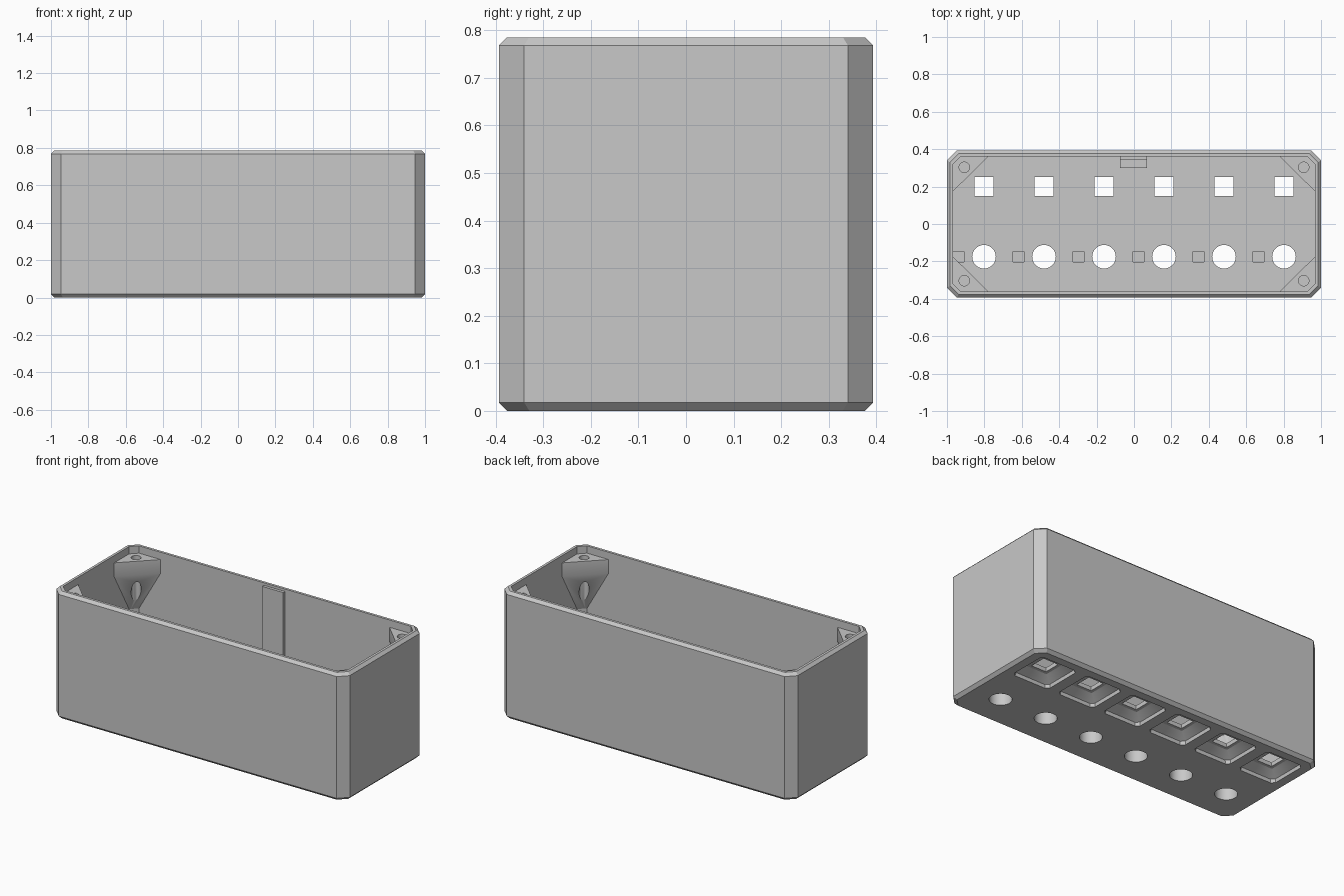
import bpy, bmesh, math
from mathutils import Matrix

if "Cube" in bpy.data.objects:
    bpy.data.objects.remove(bpy.data.objects["Cube"])

grey = bpy.data.materials.new("plain grey")
grey.diffuse_color = (0.58, 0.58, 0.58, 1)
grey.use_nodes = True
grey.node_tree.nodes["Principled BSDF"].inputs["Base Color"].default_value = grey.diffuse_color


def make(name, bm):
    bmesh.ops.recalc_face_normals(bm, faces=bm.faces[:])
    me = bpy.data.meshes.new(name)
    bm.to_mesh(me)
    bm.free()
    ob = bpy.data.objects.new(name, me)
    bpy.context.collection.objects.link(ob)
    me.materials.append(grey)
    return ob


def loft(bm, sections, cx=0, cy=0):
    """Closed solid through chamfered rectangles (half x, half y, chamfer, z)."""
    rings = []
    for hx, hy, c, z in sections:
        pts = [(hx, hy - c), (hx - c, hy), (c - hx, hy), (-hx, hy - c),
               (-hx, c - hy), (c - hx, -hy), (hx - c, -hy), (hx, c - hy)]
        rings.append([bm.verts.new((cx + x, cy + y, z)) for x, y in pts])
    for a, b in zip(rings, rings[1:]):
        for i in range(8):
            j = (i + 1) % 8
            bm.faces.new((a[i], a[j], b[j], b[i]))
    bm.faces.new(rings[0])
    bm.faces.new(rings[-1])


def box(bm, x0, x1, y0, y1, z0, z1):
    m = Matrix.Translation(((x0 + x1) / 2, (y0 + y1) / 2, (z0 + z1) / 2))
    bmesh.ops.create_cube(bm, size=1, matrix=m @ Matrix.Diagonal((x1 - x0, y1 - y0, z1 - z0, 1)))


def cylinder(bm, x, y, r, z0, z1):
    bmesh.ops.create_cone(bm, cap_ends=True, segments=40, radius1=r, radius2=r, depth=z1 - z0,
                          matrix=Matrix.Translation((x, y, (z0 + z1) / 2)))


def cut(ob, bm):
    cutter = make("cutter", bm)
    cutter.hide_render = True
    mod = ob.modifiers.new("cut", 'BOOLEAN')
    mod.operation, mod.solver, mod.object = 'DIFFERENCE', 'EXACT', cutter
    bpy.context.view_layer.objects.active = ob
    bpy.ops.object.modifier_apply(modifier=mod.name)
    bpy.data.objects.remove(cutter)


def smooth(ob):
    bpy.ops.object.select_all(action='DESELECT')
    ob.select_set(True)
    bpy.context.view_layer.objects.active = ob
    bpy.ops.object.shade_smooth_by_angle(angle=math.radians(25))


H, FLOOR = 0.785, 0.075
columns = [-0.802 + 0.3208 * i for i in range(6)]

# Open-topped case with chamfered corners and edges
bm = bmesh.new()
loft(bm, [(0.982, 0.375, 0.046, 0), (1, 0.393, 0.053, 0.018),
          (1, 0.393, 0.053, H - 0.017), (0.983, 0.376, 0.046, H),
          (0.967, 0.36, 0.04, H), (0.967, 0.36, 0.04, FLOOR)])
case = make("case", bm)

# Tapered bays under the square openings
bm = bmesh.new()
for x in columns:
    loft(bm, [(0.128, 0.128, 0.02, -0.01), (0.122, 0.122, 0.02, 0.02),
              (0.07, 0.07, 0.004, 0.05)], x, 0.2)
cut(case, bm)

# Square openings, round openings and small blind pockets
bm = bmesh.new()
for x in columns:
    box(bm, x - 0.051, x + 0.051, 0.149, 0.251, 0.04, 0.12)
    cylinder(bm, x, -0.175, 0.063, -0.05, 0.12)
    box(bm, x - 0.165, x - 0.107, -0.204, -0.146, 0.04, 0.12)
cut(case, bm)
smooth(case)

# Corner screw posts: a triangular block tapering down into the corner
for sx, sy, label in ((-1, -1, "front_left"), (1, -1, "front_right"),
                      (-1, 1, "back_left"), (1, 1, "back_right")):
    bm = bmesh.new()
    for x, y, zs in ((0.974, 0.168, (0.74, 0.655)), (0.773, 0.367, (0.74, 0.655)),
                     (0.974, 0.33, (0.74, 0.37)), (0.937, 0.367, (0.74, 0.37))):
        for z in zs:
            bm.verts.new((sx * x, sy * y, z))
    bmesh.ops.convex_hull(bm, input=bm.verts[:])
    bmesh.ops.dissolve_limit(bm, angle_limit=0.02, verts=bm.verts[:], edges=bm.edges[:])
    post = make(label + "_screw_post", bm)
    bm = bmesh.new()
    cylinder(bm, sx * 0.907, sy * 0.303, 0.028, 0.3, 0.8)
    cut(post, bm)
    smooth(post)

# Thin rib on the back wall, with a ledge at its foot
bm = bmesh.new()
box(bm, -0.074, 0.069, 0.342, 0.365, FLOOR - 0.005, 0.77)
make("wall_rib", bm)
bm = bmesh.new()
box(bm, -0.074, 0.069, 0.3, 0.345, FLOOR - 0.005, 0.2)
make("rib_ledge", bm)
